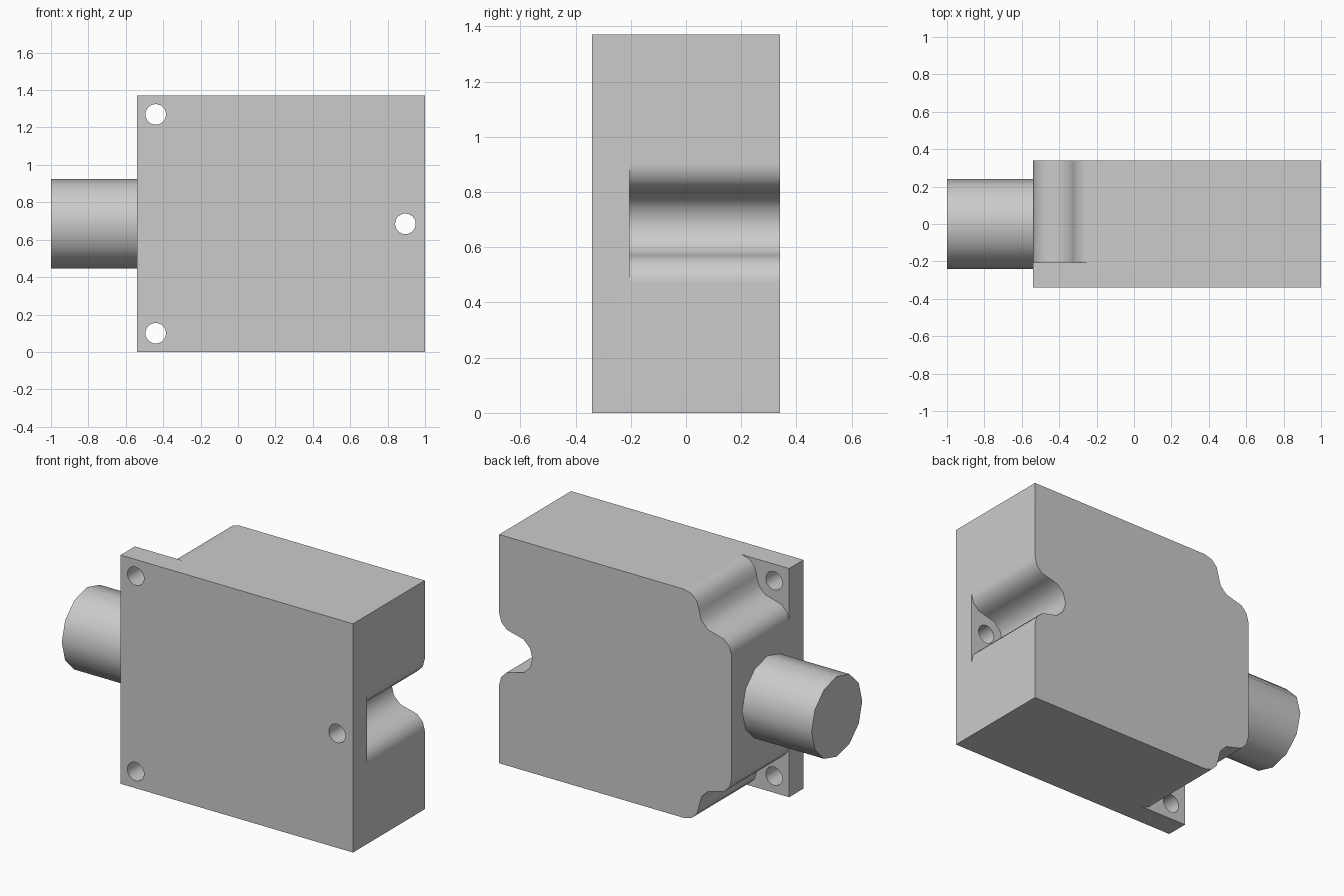
import bpy, bmesh
from math import cos, sin, radians, pi

cube = bpy.data.objects.get("Cube")
if cube:
    bpy.data.objects.remove(cube, do_unlink=True)

MID_Z, TOP = 0.685, 1.37
LEFT, RIGHT = -0.54, 1.0
BACK, SHELF = 0.34, -0.205
POCKET, FILLET, HOLE = 0.115, 0.1, 0.055

grey = bpy.data.materials.new("housing_grey")
grey.use_nodes = True
colour = (0.6, 0.6, 0.6, 1)
grey.diffuse_color = colour
grey.node_tree.nodes["Principled BSDF"].inputs["Base Color"].default_value = colour


def arc(cx, cz, r, start, end):
    """Points on an arc in the x-z plane, one every 30 degrees."""
    n = round(abs(end - start) / 30)
    angles = [radians(start + (end - start) * i / n) for i in range(n + 1)]
    return [(cx + r * cos(a), cz + r * sin(a)) for a in angles]


def prism(name, points, y0, y1):
    """Extrude an x-z outline along y."""
    bm = bmesh.new()
    face = bm.faces.new([bm.verts.new((x, y0, z)) for x, z in points])
    out = bmesh.ops.extrude_face_region(bm, geom=[face])
    verts = [v for v in out["geom"] if isinstance(v, bmesh.types.BMVert)]
    bmesh.ops.translate(bm, verts=verts, vec=(0, y1 - y0, 0))
    bmesh.ops.recalc_face_normals(bm, faces=bm.faces)
    mesh = bpy.data.meshes.new(name)
    bm.to_mesh(mesh)
    bm.free()
    ob = bpy.data.objects.new(name, mesh)
    bpy.context.collection.objects.link(ob)
    return ob


def activate(ob):
    bpy.ops.object.select_all(action='DESELECT')
    ob.select_set(True)
    bpy.context.view_layer.objects.active = ob


def cut(target, cutter):
    activate(target)
    mod = target.modifiers.new("cut", 'BOOLEAN')
    mod.operation, mod.solver, mod.object = 'DIFFERENCE', 'EXACT', cutter
    bpy.ops.object.modifier_apply(modifier=mod.name)
    bpy.data.objects.remove(cutter, do_unlink=True)


def finish(ob):
    ob.data.materials.clear()
    ob.data.materials.append(grey)
    activate(ob)
    bpy.ops.object.shade_smooth_by_angle(angle=radians(31))
    mod = ob.modifiers.new("even_shading", 'WEIGHTED_NORMAL')
    mod.keep_sharp = True


# Housing block
housing = prism("housing", [(LEFT, 0), (RIGHT, 0), (RIGHT, TOP), (LEFT, TOP)], -BACK, BACK)

# Screw pockets at the two left corners, mirrored about mid height
cx, cz = LEFT + FILLET, TOP - FILLET
far = POCKET + FILLET
corner = (arc(cx + far, cz, FILLET, 90, 180) + arc(cx, cz, POCKET, 0, -90)[1:]
          + arc(cx, cz - far, FILLET, 90, 180)[1:]
          + [(LEFT - 0.1, cz - far), (LEFT - 0.1, TOP + 0.1), (cx + far, TOP + 0.1)])
for flip in (False, True):
    outline = [(x, 2 * MID_Z - z if flip else z) for x, z in corner]
    cut(housing, prism("corner_pocket", outline, SHELF, BACK + 0.1))

# Screw pocket in the middle of the right side
px = RIGHT - 0.105
fx = RIGHT - FILLET
side = (arc(fx, MID_Z + far, FILLET, 0, -90) + arc(px, MID_Z, POCKET, 90, 270)
        + arc(fx, MID_Z - far, FILLET, 90, 0)
        + [(RIGHT + 0.1, MID_Z - far), (RIGHT + 0.1, MID_Z + far)])
cut(housing, prism("side_pocket", side, SHELF, BACK + 0.1))

# Screw holes through the front flange
for x, z in ((cx, cz), (cx, TOP - cz), (px, MID_Z)):
    ring = [(x + HOLE * cos(i * pi / 12), z + HOLE * sin(i * pi / 12)) for i in range(24)]
    cut(housing, prism("screw_hole", ring, -BACK - 0.1, 0))
finish(housing)

# Twelve-sided connector stub
bpy.ops.mesh.primitive_cylinder_add(vertices=12, radius=0.24, depth=0.47,
                                    location=(-0.765, 0, MID_Z), rotation=(0, pi / 2, 0))
stub = bpy.context.object
stub.name = "connector_stub"
finish(stub)
